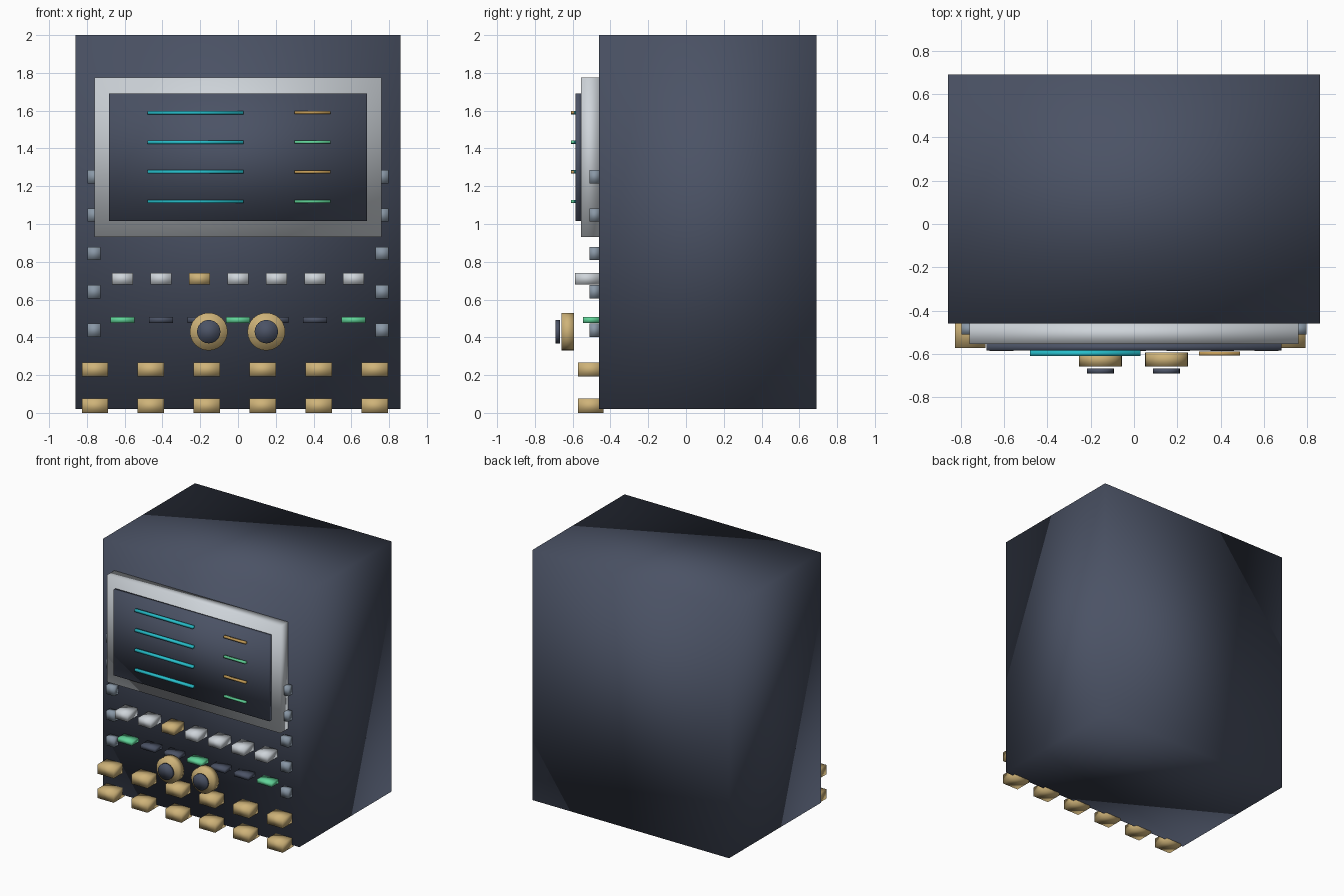
import bpy
import math

if "Cube" in bpy.data.objects:
    bpy.data.objects.remove(bpy.data.objects["Cube"], do_unlink=True)


def material(name, rgb):
    mat = bpy.data.materials.new(name)
    mat.use_nodes = True
    mat.diffuse_color = (*rgb, 1)
    mat.node_tree.nodes["Principled BSDF"].inputs["Base Color"].default_value = (*rgb, 1)
    return mat


slate = material("slate", (0.07, 0.085, 0.13))
silver = material("silver", (0.62, 0.66, 0.70))
steel = material("steel", (0.25, 0.31, 0.38))
brass = material("brass", (0.62, 0.45, 0.19))
amber = material("amber", (0.58, 0.35, 0.10))
teal = material("teal", (0.02, 0.52, 0.60))
green = material("green", (0.12, 0.66, 0.32))

BODY_FRONT = -0.46


def finish(name, mat):
    """Name the active object, apply its scale, shade it smooth and colour it."""
    obj = bpy.context.object
    obj.name = name
    bpy.ops.object.transform_apply(location=False, rotation=True, scale=True)
    bpy.ops.object.shade_smooth()
    obj.data.materials.append(mat)
    return obj


def block(name, mat, x, z, width, height, front, back=BODY_FRONT):
    """Box centred on x and z, reaching from front to back along y."""
    bpy.ops.mesh.primitive_cube_add(size=1, location=(x, (front + back) / 2, z))
    bpy.context.object.scale = (width, back - front, height)
    return finish(name, mat)


def disc(name, mat, x, z, radius, front, back):
    """Short cylinder whose axis points forward."""
    bpy.ops.mesh.primitive_cylinder_add(
        vertices=24, radius=radius, depth=back - front,
        location=(x, (front + back) / 2, z), rotation=(math.pi / 2, 0, 0))
    return finish(name, mat)


# Cabinet, display frame and screen
block("cabinet", slate, 0, 1.01, 1.72, 1.98, BODY_FRONT, 0.69)
block("display_frame", silver, 0, 1.353, 1.52, 0.845, -0.555)
block("screen", slate, 0, 1.353, 1.365, 0.675, -0.585, -0.555)

# Readout lines on the screen
for row in range(4):
    z = 1.59 - 0.157 * row
    block(f"long_readout_{row}", teal, -0.225, z, 0.51, 0.018, -0.61, -0.585)
    block(f"short_readout_{row}", green if row % 2 else amber,
          0.395, z, 0.19, 0.016, -0.608, -0.59)

# Side buttons in a column on each edge
for side, x in (("left", 0.762), ("right", -0.762)):
    for row in range(5):
        block(f"{side}_side_button_{row}", steel, x, 1.25 - 0.203 * row,
              0.07, 0.07, -0.51)

# Row of keys with a row of indicator lights below
for column in range(7):
    x = (column - 3) * 0.204
    block(f"key_{column}", brass if column == 2 else silver,
          x, 0.71, 0.11, 0.06, -0.587)
    block(f"indicator_{column}", slate if column % 3 else green,
          x, 0.492, 0.126, 0.032, -0.545)

# Two dials with dark caps
for side, x in (("right", -0.155), ("left", 0.15)):
    disc(f"{side}_dial", brass, x, 0.43, 0.1, -0.658, -0.593)
    disc(f"{side}_dial_cap", slate, x, 0.43, 0.062, -0.691, -0.668)

# Two rows of connectors along the bottom
for row, z in enumerate((0.23, 0.0375)):
    for column in range(6):
        block(f"connector_{row}_{column}", brass, -0.757 + 0.296 * column, z,
              0.14, 0.075, -0.573, -0.438)
